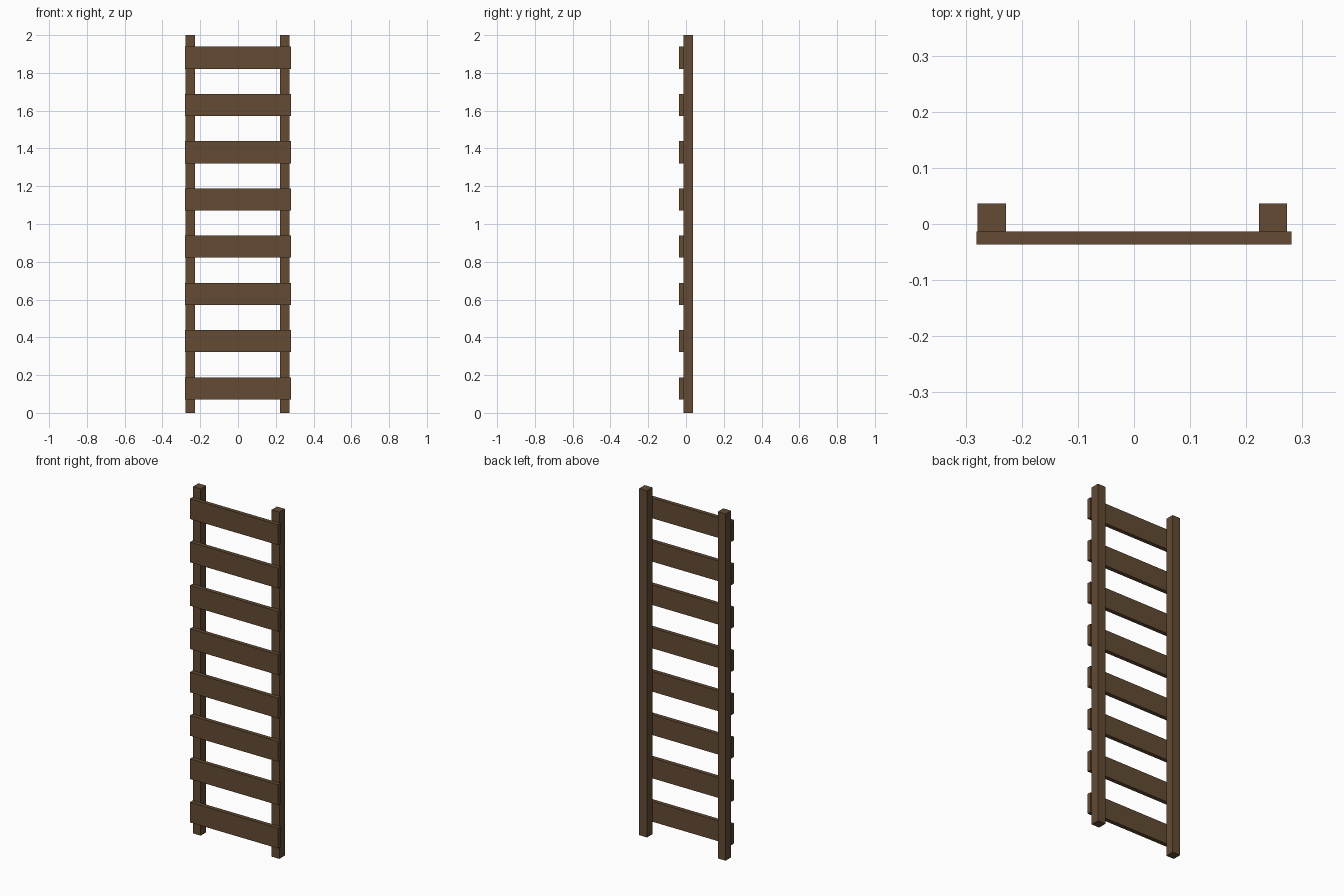
import bpy

# Remove the default cube
cube = bpy.data.objects.get("Cube")
if cube:
    bpy.data.objects.remove(cube, do_unlink=True)

# Single brown wood material
COLOUR = (0.125, 0.07, 0.034, 1.0)
wood = bpy.data.materials.new("brown_wood")
wood.use_nodes = True
wood.diffuse_color = COLOUR
shader = next(n for n in wood.node_tree.nodes if n.type == "BSDF_PRINCIPLED")
shader.inputs["Base Color"].default_value = COLOUR
shader.inputs["Roughness"].default_value = 0.8


def beam(name, centre, size):
    """Add a flat-sided wooden beam."""
    bpy.ops.mesh.primitive_cube_add(size=1, location=centre)
    obj = bpy.context.object
    obj.name = name
    obj.scale = size
    bpy.ops.object.transform_apply(location=False, rotation=False, scale=True)
    obj.data.materials.append(wood)
    return obj


# Two square uprights, standing behind the rungs
POST = 0.05
RUNG_DEPTH = 0.0235
depth = POST + RUNG_DEPTH
post_y = depth / 2 - POST / 2
for name, x in (("right_upright", -0.2535), ("left_upright", 0.248)):
    beam(name, (x, post_y, 1), (POST, POST, 2))

# Eight flat boards fixed across the front of the uprights
rung_y = -depth / 2 + RUNG_DEPTH / 2
for i in range(8):
    beam(f"rung_{i + 1}", (0, rung_y, 0.13 + 0.25 * i),
         (0.562, RUNG_DEPTH, 0.117))
